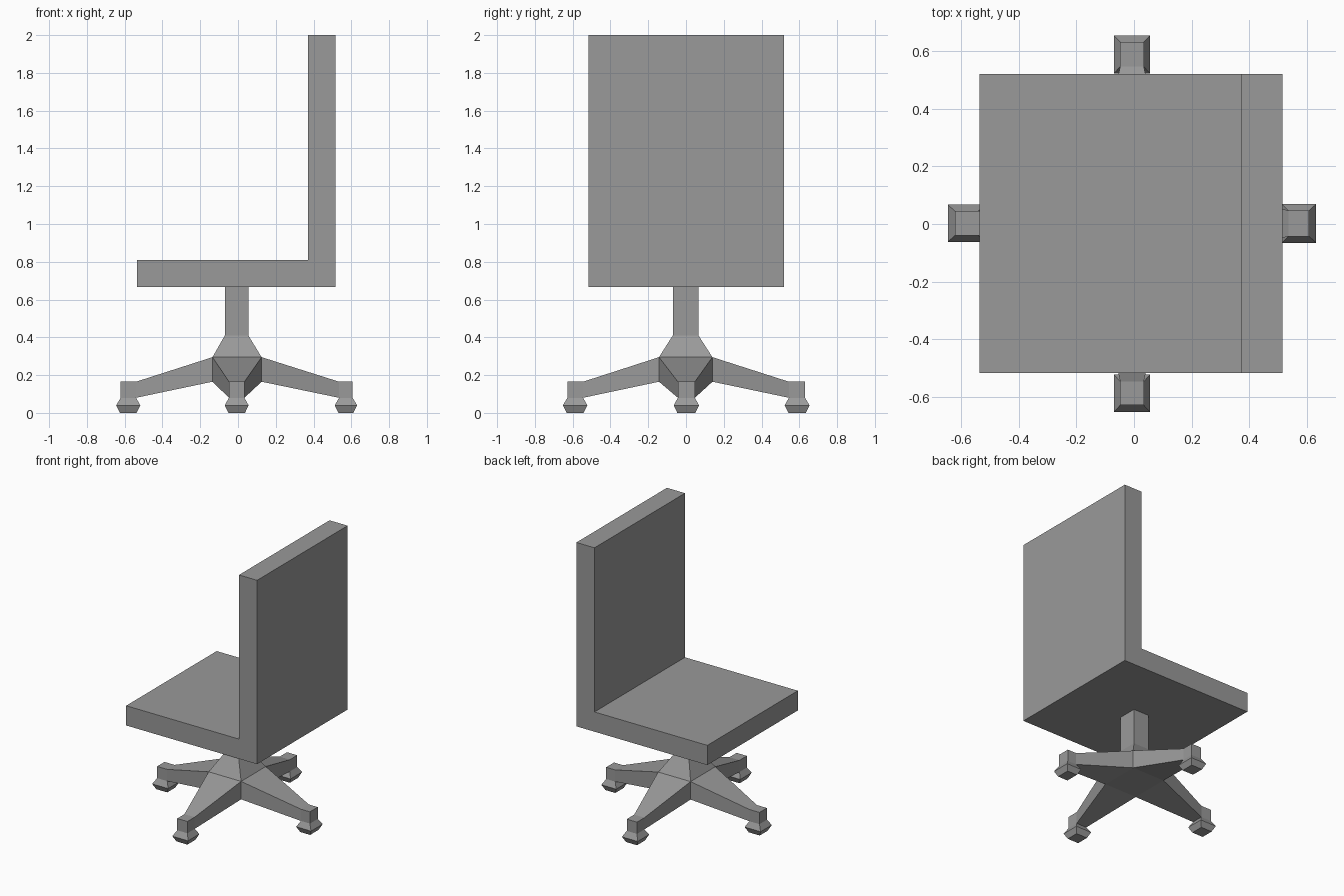
import bpy
import bmesh
from mathutils import Vector

cube = bpy.data.objects.get("Cube")
if cube:
    bpy.data.objects.remove(cube, do_unlink=True)

grey = bpy.data.materials.new("plain grey")
grey.use_nodes = True
colour = (0.32, 0.32, 0.32, 1)
grey.diffuse_color = colour
grey.node_tree.nodes["Principled BSDF"].inputs["Base Color"].default_value = colour


def finish(name, bm):
    bmesh.ops.recalc_face_normals(bm, faces=bm.faces)
    mesh = bpy.data.meshes.new(name)
    bm.to_mesh(mesh)
    bm.free()
    mesh.materials.append(grey)
    obj = bpy.data.objects.new(name, mesh)
    bpy.context.collection.objects.link(obj)


def fit(face, low, high):
    """Move the four corners of a face to the matching corners of a box."""
    centre = face.calc_center_median()
    for v in face.verts:
        v.co = Vector([low[i] if v.co[i] < centre[i] else high[i] for i in range(3)])


def grow(bm, face, low, high):
    """Extrude a face and fit the new end to a rectangle."""
    new = bmesh.ops.extrude_discrete_faces(bm, faces=[face])["faces"][0]
    fit(new, low, high)
    return new


def facing(faces, direction):
    for f in faces:
        f.normal_update()
    return max(faces, key=lambda f: f.normal.dot(direction))


# Seat and backrest: one L-shaped profile swept across the width
bm = bmesh.new()
profile = [(-0.535, 0.667), (0.515, 0.667), (0.515, 2), (0.37, 2), (0.37, 0.81), (-0.535, 0.81)]
side = bm.faces.new([bm.verts.new((x, -0.517, z)) for x, z in profile])
swept = bmesh.ops.extrude_face_region(bm, geom=[side], use_keep_orig=True)
bmesh.ops.translate(bm, vec=(0, 1.037, 0), verts=[v for v in swept["geom"] if isinstance(v, bmesh.types.BMVert)])
finish("seat_and_backrest", bm)

# Swivel base: central hub
bm = bmesh.new()
bmesh.ops.create_cube(bm, size=1)
for v in bm.verts:
    v.co = Vector((-0.135 if v.co.x < 0 else 0.125,
                   -0.143 if v.co.y < 0 else 0.14,
                   0.165 if v.co.z < 0 else 0.295))
hub = list(bm.faces)
up, down = Vector((0, 0, 1)), Vector((0, 0, -1))

# Direction, inner and outer end of the leg tip, and its sideways range
legs = [
    ((1, 0, 0), 0.535, 0.607, -0.043, 0.047),
    ((-1, 0, 0), 0.54, 0.621, -0.04, 0.045),
    ((0, 1, 0), 0.545, 0.63, -0.048, 0.034),
    ((0, -1, 0), 0.545, 0.628, -0.048, 0.034),
]
roots = [facing(hub, Vector(leg[0])) for leg in legs]
column = facing(hub, up)

# Column tapering out of the hub
column = grow(bm, column, (-0.07, -0.07, 0.41), (0.055, 0.066, 0.41))
grow(bm, column, (-0.07, -0.07, 0.667), (0.055, 0.066, 0.667))

for (direction, inner, outer, left, right), root in zip(legs, roots):
    axis = 0 if direction[0] else 1
    sign = direction[axis]

    def box(a, b, margin, z0, z1):
        low, high = [0, 0, z0], [0, 0, z1]
        low[axis], high[axis] = sorted((sign * a, sign * b))
        low[1 - axis], high[1 - axis] = left - margin, right + margin
        return low, high

    # Sloping leg with a short level tip
    neck = grow(bm, root, *box(inner, inner, 0, 0.08, 0.165))
    tip = grow(bm, neck, *box(outer, outer, 0, 0.08, 0.165))
    tip_sides = [f for e in tip.edges for f in e.link_faces if f != tip]

    # Flared foot under the tip
    sole = facing(tip_sides, down)
    sole = grow(bm, sole, *box(inner - 0.023, outer + 0.024, 0.022, 0.04, 0.04))
    grow(bm, sole, *box(inner - 0.003, outer + 0.004, 0.003, 0, 0))

finish("swivel_base", bm)
